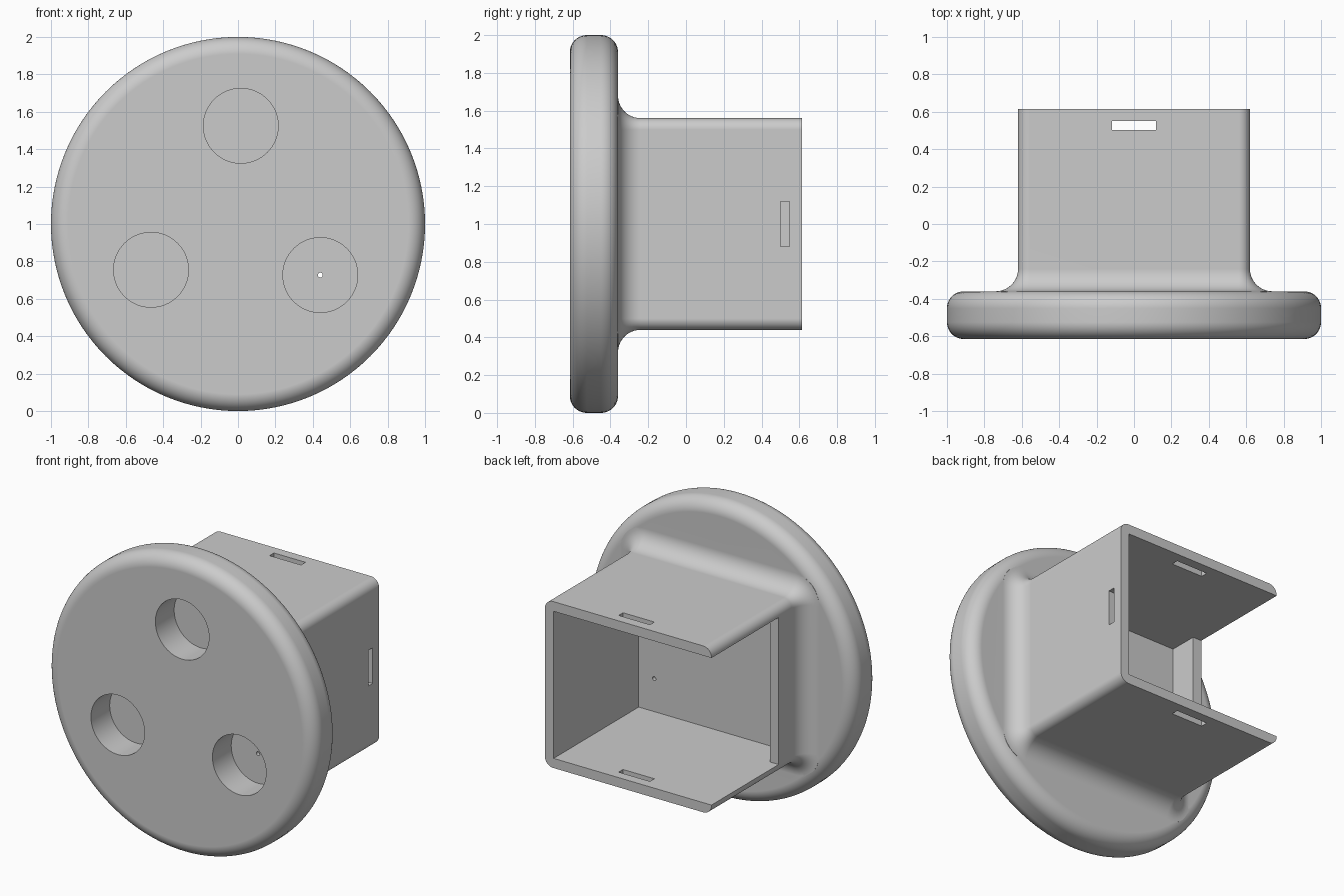
import bpy, bmesh
from math import sin, cos, pi, radians
from mathutils import Vector

default = bpy.data.objects.get("Cube")
if default:
    bpy.data.objects.remove(default, do_unlink=True)

grey = bpy.data.materials.new("plain grey")
grey.use_nodes = True
GREY = (0.6, 0.6, 0.6, 1)
grey.diffuse_color = GREY
grey.node_tree.nodes["Principled BSDF"].inputs["Base Color"].default_value = GREY

MID = 1.0                       # height of the centre axis
BACK, FRONT, PLATE = 0.615, -0.615, -0.36
HALF_W, HALF_H, WALL, CORNER = 0.62, 0.56, 0.065, 0.06
FLOOR = -0.29                   # front end of the cavity


def loft(name, rings):
    """Skin closed rings of points and cap both ends."""
    bm = bmesh.new()
    rows = [[bm.verts.new(p) for p in ring] for ring in rings]
    n = len(rows[0])
    for a, b in zip(rows, rows[1:]):
        for i in range(n):
            j = (i + 1) % n
            bm.faces.new((a[i], a[j], b[j], b[i]))
    bm.faces.new(rows[0])
    bm.faces.new(rows[-1])
    bmesh.ops.recalc_face_normals(bm, faces=bm.faces)
    mesh = bpy.data.meshes.new(name)
    bm.to_mesh(mesh)
    bm.free()
    mesh.materials.append(grey)
    obj = bpy.data.objects.new(name, mesh)
    bpy.context.collection.objects.link(obj)
    return obj


def circle(x, z, r, y, n):
    return [Vector((x + r * cos(2 * pi * i / n), y, z + r * sin(2 * pi * i / n)))
            for i in range(n)]


def rounded_rect(grow, y, steps=8):
    """Outline of the box, grown outward by a distance."""
    points = []
    for q, (sx, sz) in enumerate(((1, 1), (-1, 1), (-1, -1), (1, -1))):
        for k in range(steps + 1):
            a = (q + k / steps) * pi / 2
            r = CORNER + grow
            points.append(Vector((sx * (HALF_W - CORNER) + r * cos(a), y,
                                  MID + sz * (HALF_H - CORNER) + r * sin(a))))
    return points


def cylinder(name, x, z, r, y0, y1, n):
    return loft(name, [circle(x, z, r, y0, n), circle(x, z, r, y1, n)])


def block(name, x, y, z):
    return loft(name, [[Vector((x[0], v, z[0])), Vector((x[1], v, z[0])),
                        Vector((x[1], v, z[1])), Vector((x[0], v, z[1]))] for v in y])


def combine(target, other, operation):
    other.hide_render = True
    mod = target.modifiers.new(operation, 'BOOLEAN')
    mod.operation, mod.solver, mod.object = operation, 'EXACT', other
    bpy.context.view_layer.objects.active = target
    bpy.ops.object.modifier_apply(modifier=mod.name)
    bpy.data.objects.remove(other, do_unlink=True)


# Round face plate with rolled rim
ROLL, STEPS = 0.09, 10
arc = [k / STEPS * pi / 2 for k in range(STEPS + 1)]
profile = [(1 - ROLL + ROLL * sin(a), FRONT + ROLL - ROLL * cos(a)) for a in arc]
profile += [(1 - ROLL + ROLL * cos(a), PLATE - ROLL + ROLL * sin(a)) for a in arc]
housing = loft("plate_and_box", [circle(0, MID, r, y, 128) for r, y in profile])

# Rear box with a flared foot blending into the plate
FLARE = 0.12
rings = [rounded_rect(FLARE, PLATE - 0.05)]
rings += [rounded_rect(FLARE * (1 - sin(a)), PLATE + FLARE * (1 - cos(a))) for a in arc]
rings.append(rounded_rect(0, BACK))
combine(housing, loft("rear_box", rings), 'UNION')

# Cavity, and the open side wall that leaves a short stub
in_w, in_h = HALF_W - WALL, HALF_H - WALL
height = (MID - in_h, MID + in_h)
combine(housing, block("cavity", (-in_w, in_w), (FLOOR, 1), height), 'DIFFERENCE')
combine(housing, block("side_opening", (-1, 0), (-0.10, 1), height), 'DIFFERENCE')

# Latch slots: through the top and bottom walls, blind in the closed side
SLOT = (0.503, 0.55)
combine(housing, block("latch_slots", (-0.117, 0.117), SLOT, (0.3, 1.7)), 'DIFFERENCE')
combine(housing, block("side_slot", (HALF_W - 0.04, 0.7), (0.5, 0.547),
                       (MID - 0.12, MID + 0.12)), 'DIFFERENCE')

# Three blind round sockets in the face, one with a pinhole
for x, z in ((0.015, 1.525), (-0.465, 0.755), (0.44, 0.727)):
    combine(housing, cylinder("socket", x, z, 0.2, -0.8, -0.415, 64), 'DIFFERENCE')
combine(housing, cylinder("pinhole", 0.44, 0.727, 0.013, -0.5, 0, 16), 'DIFFERENCE')

# Smooth rounded surfaces, crisp edges
bpy.ops.object.select_all(action='DESELECT')
housing.select_set(True)
bpy.context.view_layer.objects.active = housing
bpy.ops.object.shade_smooth_by_angle(angle=radians(25))
weighted = housing.modifiers.new("even_shading", 'WEIGHTED_NORMAL')
weighted.keep_sharp = True
